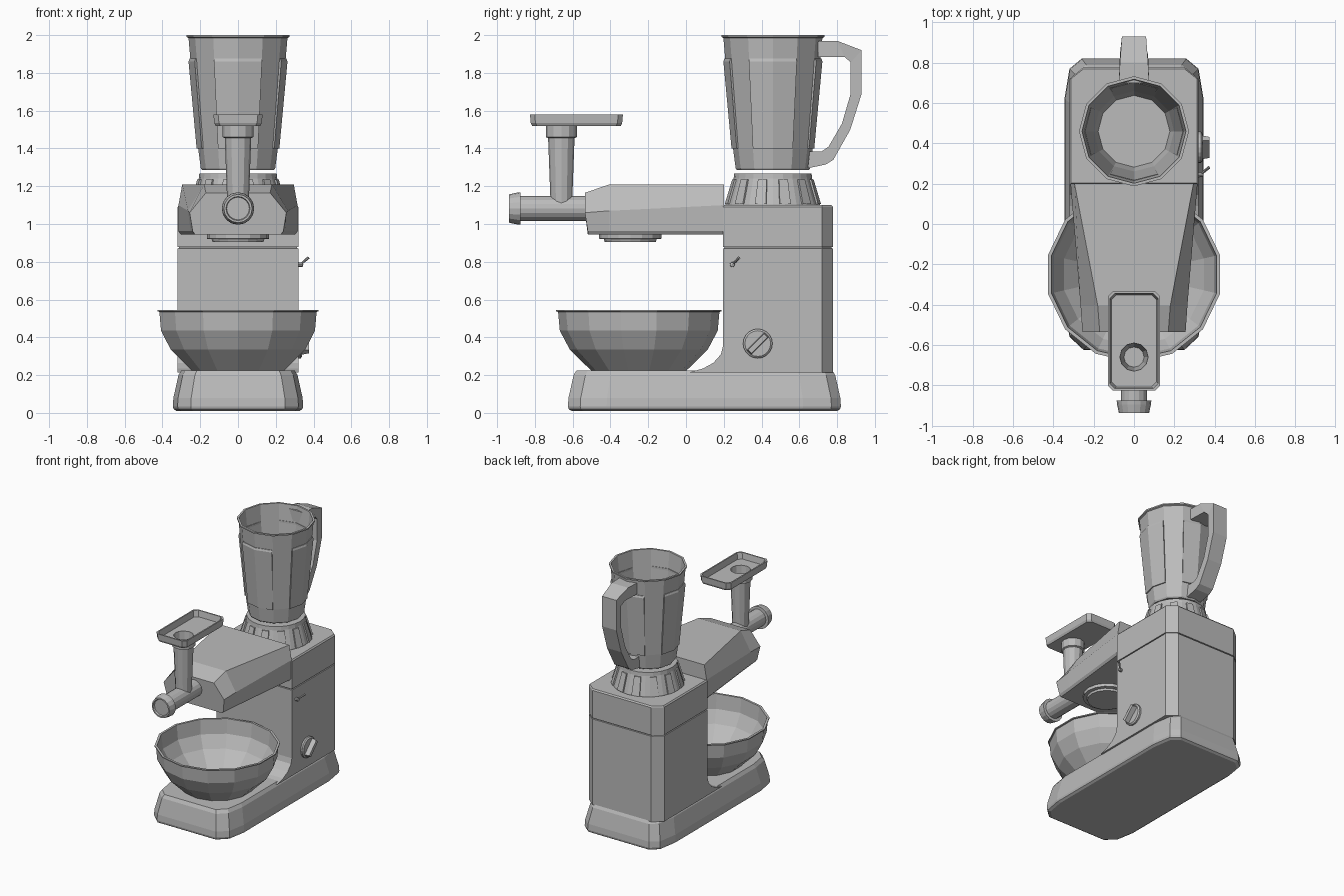
import bpy, bmesh, math
from mathutils import Matrix, Vector

cube = bpy.data.objects.get("Cube")
if cube:
    bpy.data.objects.remove(cube)

mat = bpy.data.materials.new("appliance grey")
mat.use_nodes = True
GREY = (0.5, 0.5, 0.5, 1)
mat.diffuse_color = GREY
mat.node_tree.nodes["Principled BSDF"].inputs["Base Color"].default_value = GREY


def finish(name, bm, matrix=None):
    bmesh.ops.remove_doubles(bm, verts=bm.verts, dist=0.0003)
    bmesh.ops.recalc_face_normals(bm, faces=bm.faces)
    if matrix:
        bm.transform(matrix)
    mesh = bpy.data.meshes.new(name)
    bm.to_mesh(mesh)
    bm.free()
    mesh.materials.append(mat)
    obj = bpy.data.objects.new(name, mesh)
    bpy.context.scene.collection.objects.link(obj)
    return obj


def loft(name, rings, matrix=None, closed=False):
    """Skin a stack of point rings; cap the ends unless it closes on itself."""
    bm = bmesh.new()
    vs = [[bm.verts.new(p) for p in ring] for ring in rings]
    pairs = list(zip(vs, vs[1:])) + ([(vs[-1], vs[0])] if closed else [])
    for a, b in pairs:
        for i in range(len(a)):
            j = (i + 1) % len(a)
            bm.faces.new((a[i], a[j], b[j], b[i]))
    if not closed:
        bm.faces.new(vs[0])
        bm.faces.new(vs[-1])
    return finish(name, bm, matrix)


def lathe(name, profile, sides, matrix):
    """Turn (radius, height) points about local z; end radii of 0 close it."""
    ring = lambda r, z: [(r * math.sin(math.tau * i / sides),
                          -r * math.cos(math.tau * i / sides), z) for i in range(sides)]
    bm = bmesh.new()
    vs = [[bm.verts.new(p) for p in ring(max(r, 0.0001), z)] for r, z in profile]
    for a, b in zip(vs, vs[1:]):
        for i in range(sides):
            j = (i + 1) % sides
            bm.faces.new((a[i], a[j], b[j], b[i]))
    return finish(name, bm, matrix)


def at(x, y, z=0):
    return Matrix.Translation((x, y, z))


def mirrored(half, z):
    """Plan outline from its +x half, listed front to back."""
    return [(x, y, z) for x, y in half] + [(-x, y, z) for x, y in reversed(half)]


# Base foot with chamfered corners and sloping sides
def foot_ring(inset, z):
    half = [(.25, -.625), (.32, -.56), (.345, -.42), (.345, .62), (.32, .77), (.26, .82)]
    return mirrored([(x * (1 - inset / .345), .097 + (y - .097) * (1 - inset / .72))
                     for x, y in half], z)

loft("base_foot", [foot_ring(i, z) for i, z in
                   [(.02, .01), (.004, .02), (0, .035), (.003, .08), (.03, .2), (.045, .225)]])


# Column flaring forward into the foot, with a seam groove
def column_ring(front, z, inset=0):
    return mirrored([(.32 - inset, front + inset), (.32 - inset, .72),
                     (.25, .778 - inset)], z)

loft("column", [column_ring(*a) for a in
                [(.02, .215), (.09, .235), (.145, .265), (.185, .31), (.195, .35),
                 (.195, .871), (.195, .872, .008), (.195, .878, .008), (.195, .879),
                 (.195, 1.09), (.195, 1.1, .008)]])


# Overhanging head tapering to the nose
def head_ring(y, low, ridge, top, base_shift=0):
    half = [(low[0] - .012, .945), (low[0], .962), ridge, top]
    ys = [y + base_shift, y + base_shift, y, y]
    right = [(x, yy, z) for (x, z), yy in zip(half, ys)]
    return right + [(-x, yy, z) for x, yy, z in reversed(right)]

loft("head", [head_ring(.2, (.315, 0), (.315, 1.1), (.295, 1.21)),
              head_ring(-.405, (.25, 0), (.265, 1.07), (.18, 1.21)),
              head_ring(-.535, (.24, 0), (.256, 1.06), (.17, 1.165), .015)])
lathe("mixer_socket", [(0, .905), (.135, .905), (.14, .92), (.165, .922), (.165, .95), (0, .95)],
      16, at(0, -.295))

# Mixing bowl
lathe("bowl", [(0, .222), (.25, .222), (.365, .335), (.418, .435), (.427, .535), (.437, .537),
               (.437, .545), (.42, .545), (.408, .435), (.355, .345), (.24, .236), (0, .236)],
      14, at(0, -.25))

# Blender drive cone with ribs
JAR_Y = .46
lathe("drive_cone", [(0, 1.09), (.25, 1.09), (.25, 1.105), (.208, 1.24), (.205, 1.267), (0, 1.267)],
      24, at(0, JAR_Y))
for k in range(12):
    rib = [[(w * s, -r, z) for r, s in ((r0, -1), (r0, 1), (r0 - .03, 1), (r0 - .03, -1))]
           for r0, w, z in ((.256, .03, 1.105), (.217, .024, 1.235))]
    loft("drive_cone_rib", rib, at(0, JAR_Y) @ Matrix.Rotation(math.tau * (k + .5) / 12, 4, "Z"))

# Blender jar
lathe("jar", [(0, 1.285), (.19, 1.285), (.197, 1.295), (.211, 1.4), (.262, 1.985), (.273, 1.99),
              (.273, 2), (.258, 2), (.2, 1.4), (.178, 1.31), (0, 1.31)], 12, at(0, JAR_Y))


# Raised panels round the jar
def arc(r, z, depth=.02):
    angles = [math.radians(a) for a in (-29, 0, 29)]
    pts = [(r, a) for a in angles] + [(r - depth, a) for a in reversed(angles)]
    return [(q * math.sin(a), -q * math.cos(a), z) for q, a in pts]

for k in range(4):
    loft("jar_panel", [arc(.219, 1.4), arc(.262, 1.86), arc(.257, 1.875, .015)],
         at(0, JAR_Y) @ Matrix.Rotation(k * math.pi / 2, 4, "Z"))

# Jar handle
outer = [(.70, 1.97), (.80, 1.97), (.93, 1.92), (.93, 1.69), (.87, 1.5), (.78, 1.34), (.74, 1.315), (.645, 1.295)]
inner = [(.70, 1.885), (.84, 1.885), (.872, 1.855), (.872, 1.69), (.825, 1.53), (.755, 1.41), (.72, 1.385), (.655, 1.385)]
loft("jar_handle", [[(-w, y0, z0), (w, y0, z0), (w, y1, z1), (-w, y1, z1)]
                    for w, (y0, z0), (y1, z1) in
                    zip((.075, .07, .06, .06, .06, .06, .06, .06), outer, inner)])

# Grinder barrel, feed tube and tray
barrel_axis = at(0, 0, 1.082) @ Matrix.Rotation(math.pi / 2, 4, "X")
lathe("grinder_barrel", [(0, .5), (.065, .5), (.065, .875), (.086, .876), (.084, .895),
                         (.075, .937), (.064, .937), (.06, .925), (0, .925)], 16, barrel_axis)
TUBE_Y = -.66
lathe("feed_tube", [(0, 1.08), (.056, 1.08), (.07, 1.455), (.082, 1.46), (.082, 1.528), (.07, 1.528),
                    (.05, 1.3), (0, 1.3)], 12, at(0, TUBE_Y))


def tray_ring(w, half_length, z, c=.025):
    half = [(w - c, -half_length), (w, c - half_length), (w, half_length - c), (w - c, half_length)]
    return mirrored(half, z)

tray = loft("feed_tray", [tray_ring(.118, .235, 1.52), tray_ring(.126, .242, 1.535),
                          tray_ring(.13, .246, 1.58), tray_ring(.12, .236, 1.58),
                          tray_ring(.112, .228, 1.534)], at(0, -.58))
cutter = lathe("tray_hole_cutter", [(0, 1.48), (.07, 1.48), (.07, 1.6), (0, 1.6)], 12, at(0, TUBE_Y))
cutter.hide_render = True
cutter.hide_set(True)
hole = tray.modifiers.new("hole", "BOOLEAN")
hole.operation = "DIFFERENCE"
hole.solver = "EXACT"
hole.object = cutter

# Speed knob with a diagonal grip
knob_axis = at(.32, .38, .367) @ Matrix.Rotation(math.pi / 2, 4, "Y")
lathe("speed_knob", [(0, -.01), (.078, -.01), (.078, .012), (.068, .02), (0, .02)], 20, knob_axis)
grip = [[(sx * w, sy * l, z) for sx, sy in ((-1, -1), (1, -1), (1, 1), (-1, 1))]
        for w, l, z in ((.018, .066, .015), (.013, .06, .055))]
loft("knob_grip", grip, knob_axis @ Matrix.Rotation(math.radians(45), 4, "Z"))

# Head release lever
lever_axis = at(.32, .245, .785) @ Matrix.Rotation(math.pi / 2, 4, "Y")
lathe("lever_mount", [(0, -.01), (.014, -.01), (.012, .022), (0, .026)], 10, lever_axis)
tilt = Vector((.04, .035, .035)).to_track_quat("Z", "Y").to_matrix().to_4x4()
lathe("lever_arm", [(0, 0), (.005, 0), (.008, .062), (0, .064)], 8, at(.333, .247, .787) @ tilt)
